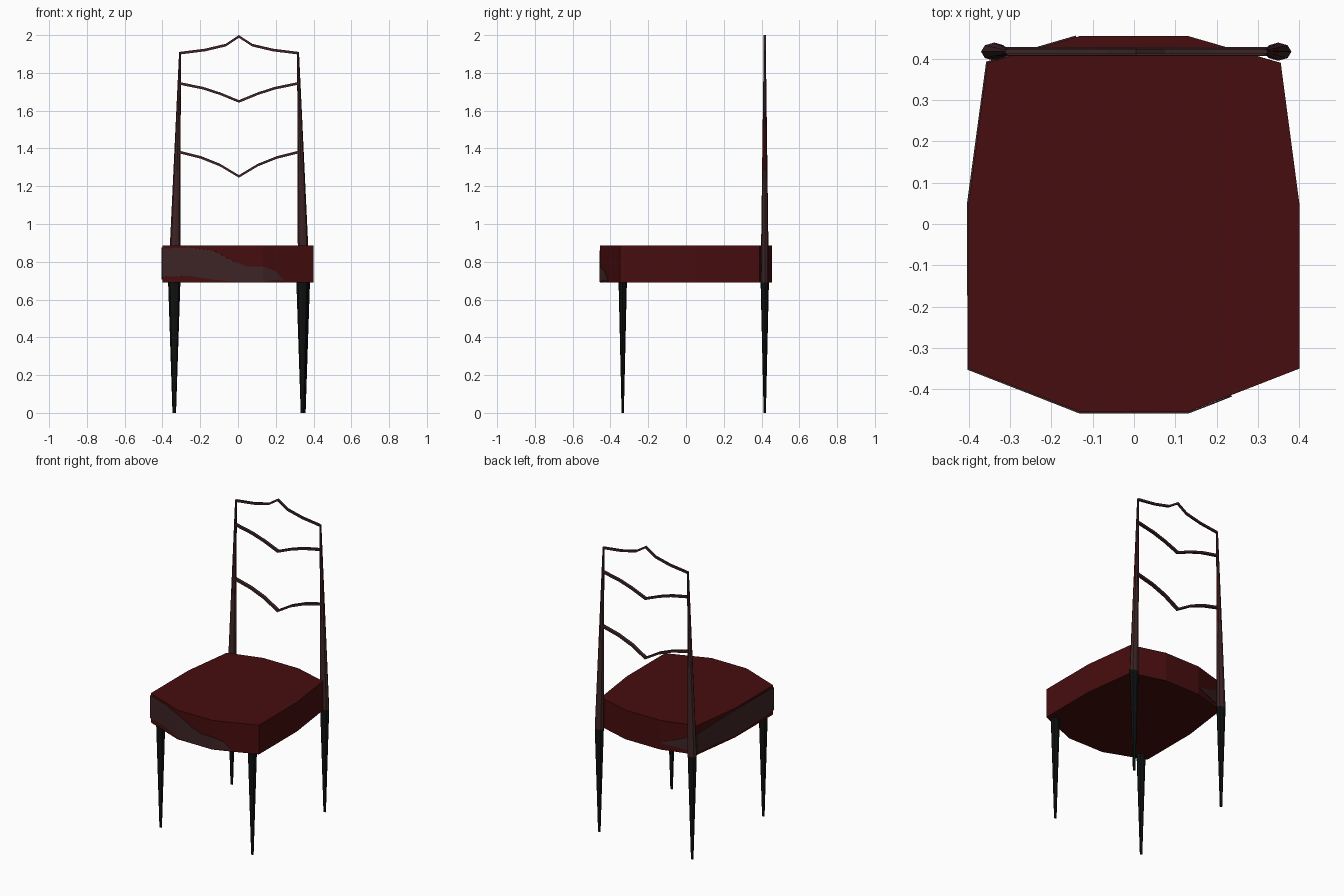
import bpy, bmesh, math
from mathutils import Vector

if "Cube" in bpy.data.objects:
    bpy.data.objects.remove(bpy.data.objects["Cube"])


def material(name, rgb):
    m = bpy.data.materials.new(name)
    m.diffuse_color = (*rgb, 1)
    m.use_nodes = True
    m.node_tree.nodes["Principled BSDF"].inputs["Base Color"].default_value = m.diffuse_color
    return m


RED = material("dark red", (0.062, 0.004, 0.0045))
GREY = material("worn brown grey", (0.048, 0.018, 0.019))
BLACK = material("black", (0.0045, 0.005, 0.0052))


def finish(bm, name, *mats):
    bmesh.ops.remove_doubles(bm, verts=bm.verts, dist=1e-5)
    bmesh.ops.recalc_face_normals(bm, faces=bm.faces)
    me = bpy.data.meshes.new(name)
    bm.to_mesh(me)
    bm.free()
    for m in mats:
        me.materials.append(m)
    ob = bpy.data.objects.new(name, me)
    bpy.context.collection.objects.link(ob)
    return ob


def loft(name, rings, *mats):
    """Skin a list of equal-sized rings of points, with end caps."""
    bm = bmesh.new()
    vs = [[bm.verts.new(p) for p in r] for r in rings]
    n = len(vs[0])
    for a, b in zip(vs, vs[1:]):
        for i in range(n):
            j = (i + 1) % n
            bm.faces.new((a[i], a[j], b[j], b[i]))
    bm.faces.new(vs[0])
    bm.faces.new(vs[-1])
    return finish(bm, name, *mats)


def oval(cx, cy, z, rx, ry, n=8):
    return [(cx + rx * math.cos(2 * math.pi * i / n),
             cy + ry * math.sin(2 * math.pi * i / n), z) for i in range(n)]


# Seat: extruded outline
half = [(0.13, -0.455), (0.4, -0.35), (0.4, 0.05), (0.355, 0.39), (0.13, 0.455)]
outline = half + [(-x, y) for x, y in reversed(half)]
loft("seat", [[(x, y, z) for x, y in outline] for z in (0.69, 0.885)], RED)

# Worn patch: thin plate round the left and front of the seat (x, y, low z, high z)
patch = [(-0.14, 0.452, 0.735, 0.745), (-0.25, 0.42, 0.72, 0.78),
         (-0.355, 0.39, 0.71, 0.83), (-0.4, 0.05, 0.705, 0.875),
         (-0.4, -0.35, 0.72, 0.87), (-0.25, -0.408, 0.725, 0.875),
         (-0.13, -0.455, 0.705, 0.86), (-0.02, -0.455, 0.695, 0.80),
         (0.05, -0.455, 0.692, 0.775), (0.13, -0.455, 0.692, 0.775),
         (0.2, -0.428, 0.705, 0.75), (0.235, -0.414, 0.695, 0.705)]
rings = []
for x, y, lo, hi in patch:
    d = Vector((x, y, 0)).normalized() * 0.004
    rings.append([(x, y, lo), (x + d.x, y + d.y, lo), (x + d.x, y + d.y, hi), (x, y, hi)])
loft("worn_patch", rings, GREY)

# Legs and back posts
for side, xf, xb in (("left", -0.337, -0.338), ("right", 0.341, 0.349)):
    s = 1 if xb > 0 else -1
    for part, x, y in (("front_leg", xf, -0.335), ("back_leg", xb, 0.417)):
        loft(f"{side}_{part}", [oval(x, y, 0, 0.009, 0.006),
                                oval(x, y, 0.69, 0.032, 0.022)], BLACK)
    top_x = xb - s * 0.031
    levels = []
    for z in (0.69, 1.28, 1.6, 1.91):
        t = (z - 0.69) / 1.22
        levels.append(oval(xb + (top_x - xb) * t, 0.417, z,
                           0.032 - 0.027 * t, 0.022 - 0.016 * t))
    post = loft(f"{side}_back_post", levels, GREY, RED)
    for f in post.data.polygons:
        if f.normal.x > 0.5 and 1.28 < f.center.z < 1.6:
            f.material_index = 1

# Back rails: thin bent bars, given as (x, z) for one half
rails = {
    "top_rail": ([(0, 1.993), (0.07, 1.947), (0.18, 1.921), (0.31, 1.905)], 0.006),
    "middle_rail": ([(0, 1.649), (0.10, 1.69), (0.19, 1.719), (0.312, 1.744)], 0.009),
    "lower_rail": ([(0, 1.252), (0.10, 1.312), (0.20, 1.352), (0.32, 1.382)], 0.011),
}
for name, (pts, d) in rails.items():
    path = [(-x, z) for x, z in reversed(pts[1:])] + pts
    loft(name, [[(x + 0.005, 0.417 - d, z - 0.007), (x + 0.005, 0.417 + d, z - 0.007),
                 (x + 0.005, 0.417 + d, z + 0.007), (x + 0.005, 0.417 - d, z + 0.007)]
                for x, z in path], GREY)
